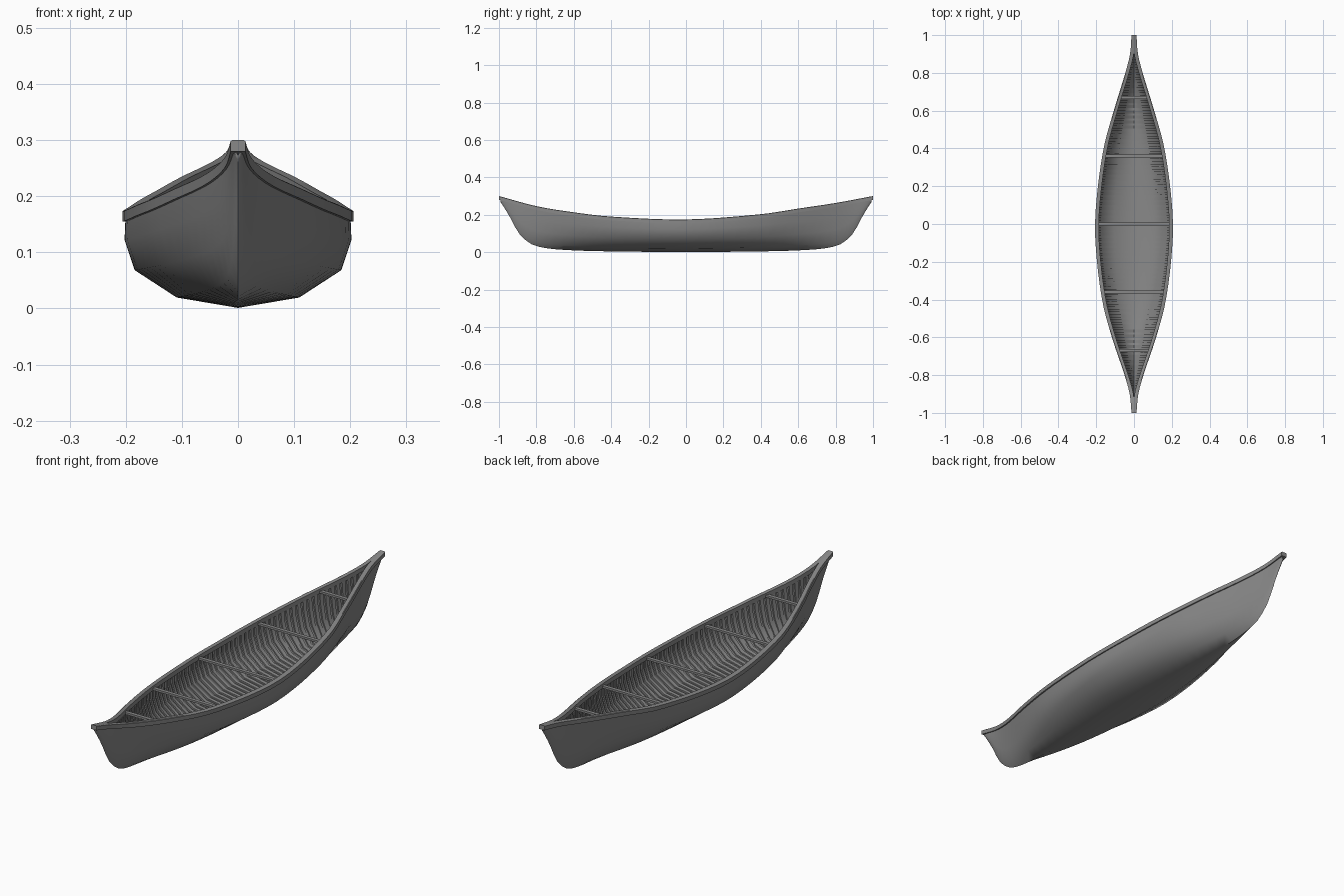
import bpy
import bmesh
import math

cube = bpy.data.objects.get("Cube")
if cube:
    bpy.data.objects.remove(cube, do_unlink=True)

grey = bpy.data.materials.new("plain grey")
grey.use_nodes = True
COLOUR = (0.25, 0.25, 0.25, 1)
grey.diffuse_color = COLOUR
grey.node_tree.nodes["Principled BSDF"].inputs["Base Color"].default_value = COLOUR

# Lines of the boat along y: half beam, keel height, rail height
BEAM = [(-1, .009), (-.9, .019), (-.8, .046), (-.6, .113), (-.4, .165), (-.1, .2),
        (.1, .197), (.4, .157), (.6, .103), (.8, .042), (.9, .017), (1, .009)]
KEEL = [(0, .001), (.4, .004), (.68, .014), (.8, .032), (.85, .058), (.9, .11),
        (.94, .185), (.97, .235), (1, .28)]
SHEER = [(-1, .3), (-.8, .246), (-.6, .213), (-.4, .19), (0, .175),
         (.4, .203), (.6, .233), (.8, .263), (1, .3)]
FULL = [(0, 0), (.54, .11), (.91, .40), (1, .72), (.99, 1)]
SHARP = [(0, 0), (.36, .13), (.64, .40), (.86, .72), (1, 1)]


def curve(table, y):
    """Smooth interpolation through a short table."""
    n = len(table)
    i = 0
    while i < n - 2 and y > table[i + 1][0]:
        i += 1

    def slope(j):
        a, b = table[max(j - 1, 0)], table[min(j + 1, n - 1)]
        return (b[1] - a[1]) / (b[0] - a[0])
    (x0, v0), (x1, v1) = table[i], table[i + 1]
    h = x1 - x0
    t = (y - x0) / h
    return (v0 * (2 * t**3 - 3 * t**2 + 1) + v1 * (3 * t**2 - 2 * t**3)
            + h * slope(i) * (t**3 - 2 * t**2 + t) + h * slope(i + 1) * (t**3 - t**2))


def beam(y):
    return curve(BEAM, y)


def sheer(y):
    return curve(SHEER, y)


def section(y, inset=0):
    """Cross-section from the right rail round the keel to the left rail."""
    w = max(beam(y) - inset, .001)
    low, high = curve(KEEL, abs(y)), sheer(y) - .006
    blend = min(1, abs(y) ** 2 * 1.1)
    half = []
    for (fx, fz), (sx, sz) in zip(FULL, SHARP):
        x, t = fx + (sx - fx) * blend, fz + (sz - fz) * blend
        half.append((w * x, y, low + (high - low) * t + inset * (1 - t)))
    return [(-x, yy, z) for x, yy, z in half[:0:-1]] + half


def loft(bm, rings, closed=False, caps=False):
    rows = [[bm.verts.new(p) for p in ring] for ring in rings]
    n = len(rows[0])
    for a, b in zip(rows, rows[1:]):
        for i in range(n if closed else n - 1):
            j = (i + 1) % n
            bm.faces.new((a[i], a[j], b[j], b[i]))
    if caps:
        bm.faces.new(rows[0])
        bm.faces.new(rows[-1][::-1])


def finish(bm, name, smooth=None):
    bmesh.ops.recalc_face_normals(bm, faces=bm.faces)
    mesh = bpy.data.meshes.new(name)
    bm.to_mesh(mesh)
    bm.free()
    mesh.materials.append(grey)
    obj = bpy.data.objects.new(name, mesh)
    bpy.context.collection.objects.link(obj)
    if smooth:
        bpy.ops.object.select_all(action='DESELECT')
        obj.select_set(True)
        bpy.context.view_layer.objects.active = obj
        bpy.ops.object.shade_smooth_by_angle(angle=math.radians(smooth))
    return obj


# Stations are packed closer towards the two stems
STATIONS = [math.sin(math.pi / 2 * i / 24) for i in range(-24, 25)]

# Hull: outer skin and inner skin joined as one closed shell
bm = bmesh.new()
loft(bm, [section(y * .992) + section(y * .992, .005)[::-1] for y in STATIONS], True, True)
finish(bm, "hull", 60)

# Ribs: bent strips that line the inside
PITCH = .027
bm = bmesh.new()
for i in range(-32, 33):
    y = i * PITCH
    rings = []
    for yy, inset in ((y - .008, .004), (y - .008, .011), (y + .008, .011), (y + .008, .004)):
        rings.append(section(yy, inset))
    loft(bm, list(zip(*rings)), True, True)
finish(bm, "ribs", 40)

# Gunwales: a rail on each side that follows the sheer
for side, name in ((1, "left_gunwale"), (-1, "right_gunwale")):
    bm = bmesh.new()
    rings = []
    for y in STATIONS:
        outer, top = beam(y) + .004, sheer(y)
        inner = max(outer - .02, 0)
        rings.append([(side * outer, y, top - .02), (side * outer, y, top - .002),
                      (side * (outer - .003), y, top), (side * inner, y, top),
                      (side * inner, y, top - .02)])
    loft(bm, rings, True, True)
    finish(bm, name, 35)

# Thwarts: slim cross bars just under the rails
for i, y in enumerate((-.67, -.36, 0, .36, .67)):
    w, z = beam(y) - .008, sheer(y) - .014
    bm = bmesh.new()
    bmesh.ops.create_cube(bm, size=1)
    bmesh.ops.scale(bm, verts=bm.verts, vec=(2 * w, .016, .009))
    bmesh.ops.translate(bm, verts=bm.verts, vec=(0, y, z))
    finish(bm, f"thwart_{i + 1}")
